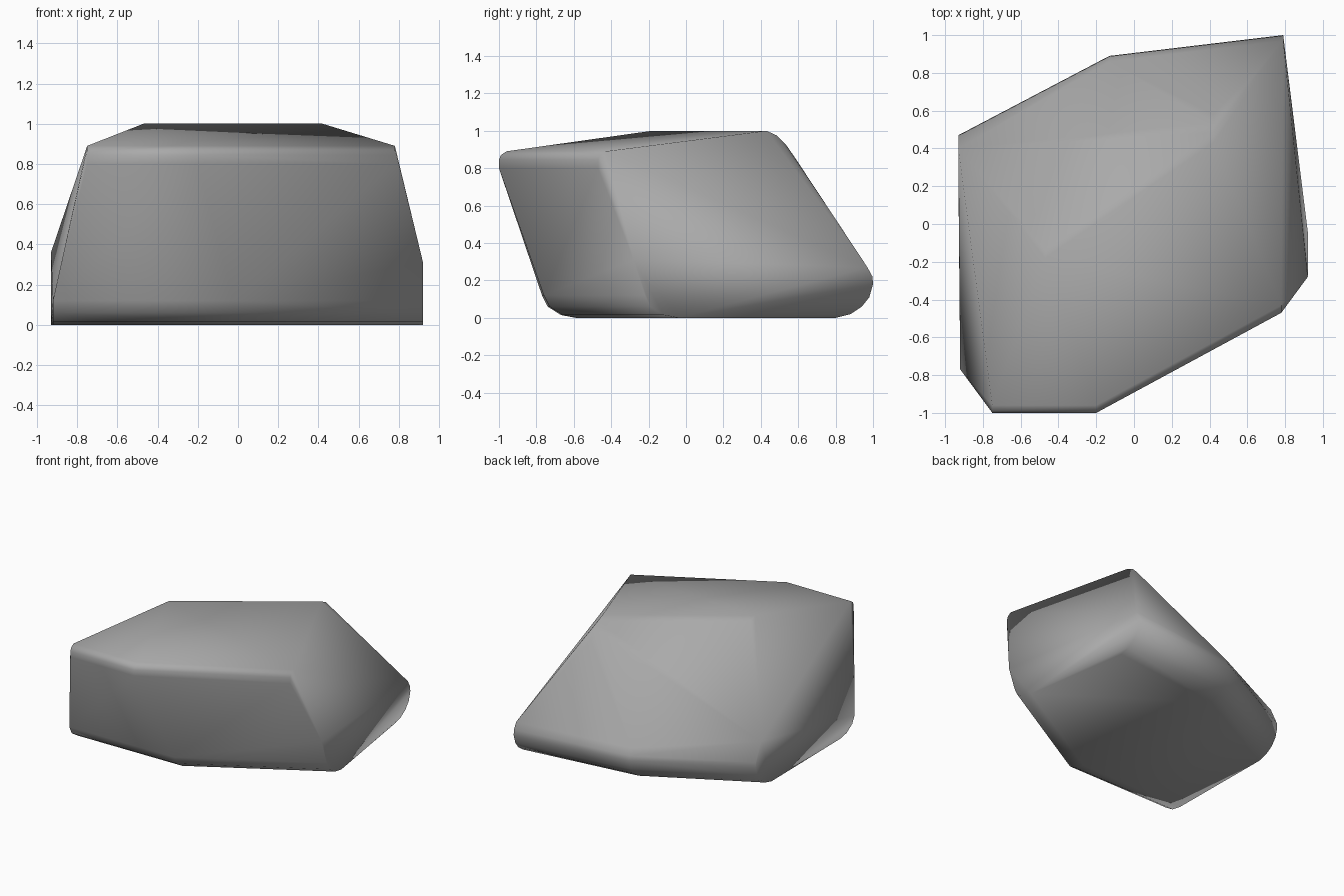
import bpy, bmesh

if "Cube" in bpy.data.objects:
    bpy.data.objects.remove(bpy.data.objects["Cube"])

# Rounded corner profiles: (y offset, z) going around each long edge
FRONT_TOP = [(0, .80), (0, .845), (.01, .87), (.04, .89)]
RIDGE = [(0, 1.0), (.055, .975), (.105, .925), (.15, .86)]
BACK_LOW = [(-.03, .27), (-.003, .22), (0, .18), (-.02, .11), (-.06, .06), (-.12, .02), (-.20, 0)]
FRONT_LOW = [(0, .12), (.03, .06), (.10, .015), (.18, 0)]

# Plan position of each corner (x, y), left to right
CORNERS = [
    (FRONT_TOP, [(-.75, -1), (-.20, -1), (.78, -.47)]),
    (RIDGE, [(-.47, -.18), (.42, .43)]),
    (BACK_LOW, [(-.93, .47), (-.13, .89), (.79, 1)]),
    (FRONT_LOW, [(-.92, -.77), (-.02, -.76), (.92, -.22)]),
]
# Extra bulges on the left and right ends
BULGES = [(-.93, .40, .36), (.92, -.28, .31)]

bm = bmesh.new()
for profile, places in CORNERS:
    for x, y in places:
        for dy, z in profile:
            bm.verts.new((x, y + dy, z))
for p in BULGES:
    bm.verts.new(p)

# Wrap the corners in one faceted skin
res = bmesh.ops.convex_hull(bm, input=bm.verts)
loose = [v for v in bm.verts if not v.link_faces]
bmesh.ops.delete(bm, geom=loose, context='VERTS')
bmesh.ops.recalc_face_normals(bm, faces=bm.faces)
for f in bm.faces:
    f.smooth = True

mesh = bpy.data.meshes.new("boulder")
bm.to_mesh(mesh)
bm.free()
rock = bpy.data.objects.new("boulder", mesh)
bpy.context.collection.objects.link(rock)

# Stone colour
stone = bpy.data.materials.new("grey_stone")
stone.diffuse_color = (.40, .40, .40, 1)
stone.use_nodes = True
stone.node_tree.nodes["Principled BSDF"].inputs["Base Color"].default_value = stone.diffuse_color
mesh.materials.append(stone)
